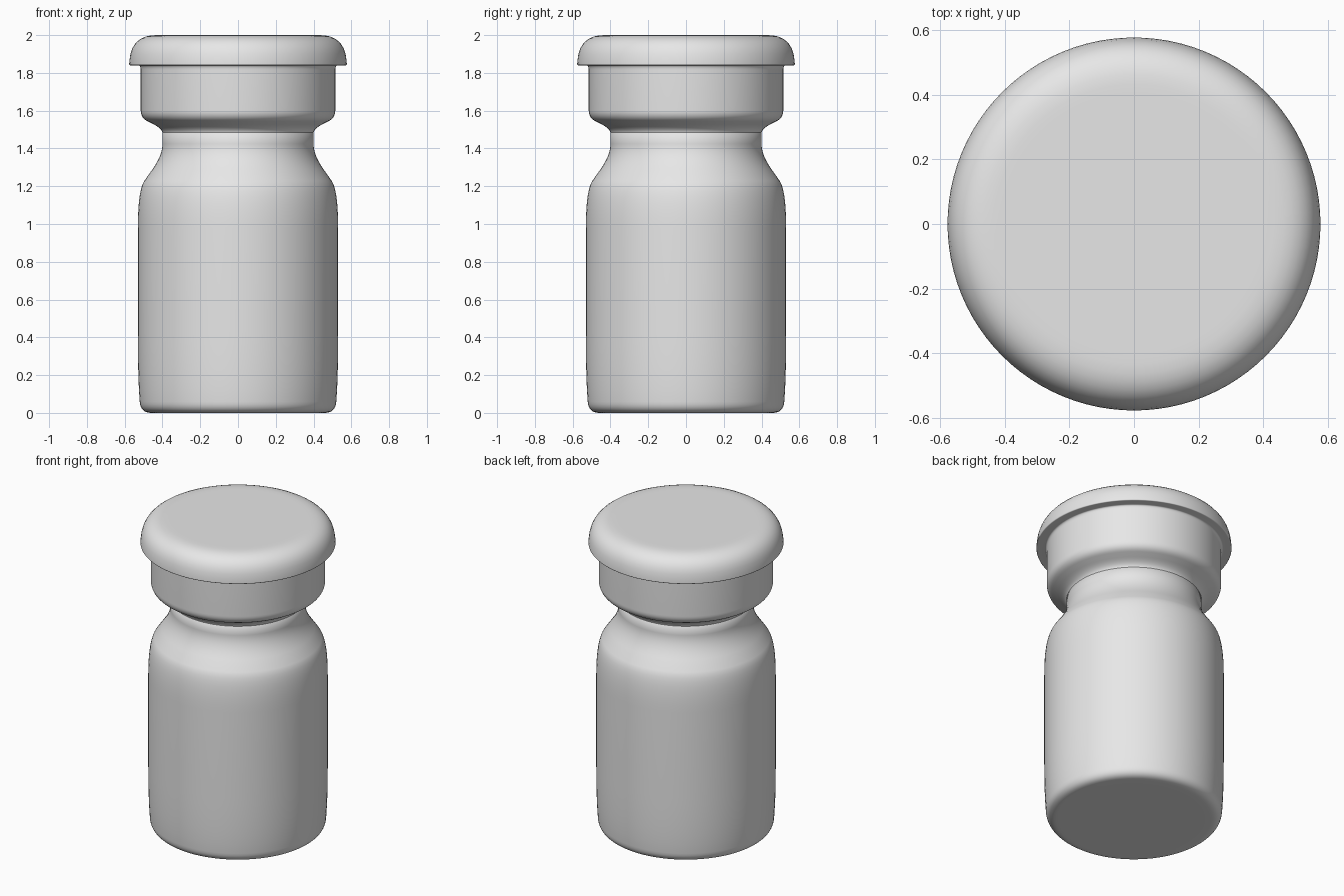
import bpy, bmesh, math
from mathutils import Vector

cube = bpy.data.objects.get("Cube")
if cube:
    bpy.data.objects.remove(cube, do_unlink=True)

grey = bpy.data.materials.new("plain grey")
grey.use_nodes = True
grey.diffuse_color = (0.8, 0.8, 0.8, 1)
grey.node_tree.nodes["Principled BSDF"].inputs["Base Color"].default_value = (0.8, 0.8, 0.8, 1)


def rounded(corners, steps=8):
    """Profile of (radius, height, rounding before, rounding after) corners."""
    pts = []
    for i, (r, z, before, after) in enumerate(corners):
        p = Vector((r, 0, z))
        if not before:
            pts.append(p)
            continue
        a = p + (Vector((corners[i-1][0], 0, corners[i-1][1])) - p).normalized() * before
        b = p + (Vector((corners[i+1][0], 0, corners[i+1][1])) - p).normalized() * after
        for k in range(steps + 1):
            t = k / steps
            pts.append(a * (1-t)**2 + p * 2*t*(1-t) + b * t*t)
    return pts


def lathe(name, corners, segments=96):
    bm = bmesh.new()
    verts = [bm.verts.new(p) for p in rounded(corners)]
    edges = [bm.edges.new(pair) for pair in zip(verts, verts[1:])]
    bmesh.ops.spin(bm, geom=verts + edges, cent=(0, 0, 0), axis=(0, 0, 1),
                   angle=math.tau, steps=segments)
    bmesh.ops.remove_doubles(bm, verts=bm.verts, dist=0.0005)
    bmesh.ops.recalc_face_normals(bm, faces=bm.faces)
    for f in bm.faces:
        f.smooth = True
    mesh = bpy.data.meshes.new(name)
    bm.to_mesh(mesh)
    bm.free()
    mesh.materials.append(grey)
    obj = bpy.data.objects.new(name, mesh)
    bpy.context.collection.objects.link(obj)
    return obj


# Jar: flat base, straight wall, sloping shoulder and neck
lathe("jar_body", [
    (0, 0, 0, 0), (0.42, 0, 0, 0),
    (0.517, 0, 0.06, 0.06), (0.53, 0.22, 0.1, 0.2),
    (0.53, 1.18, 0.2, 0.06), (0.4, 1.365, 0.09, 0.06),
    (0.4, 1.52, 0, 0), (0, 1.52, 0, 0),
])

# Stopper: flared underside, straight collar and domed overhanging rim
lathe("stopper", [
    (0, 1.47, 0, 0), (0.398, 1.47, 0, 0),
    (0.402, 1.505, 0.025, 0.05), (0.515, 1.562, 0.04, 0.04),
    (0.515, 1.84, 0.025, 0.012), (0.577, 1.84, 0.008, 0.008),
    (0.562, 2.0, 0.13, 0.13), (0.4, 2.0, 0, 0), (0, 2.0, 0, 0),
])
